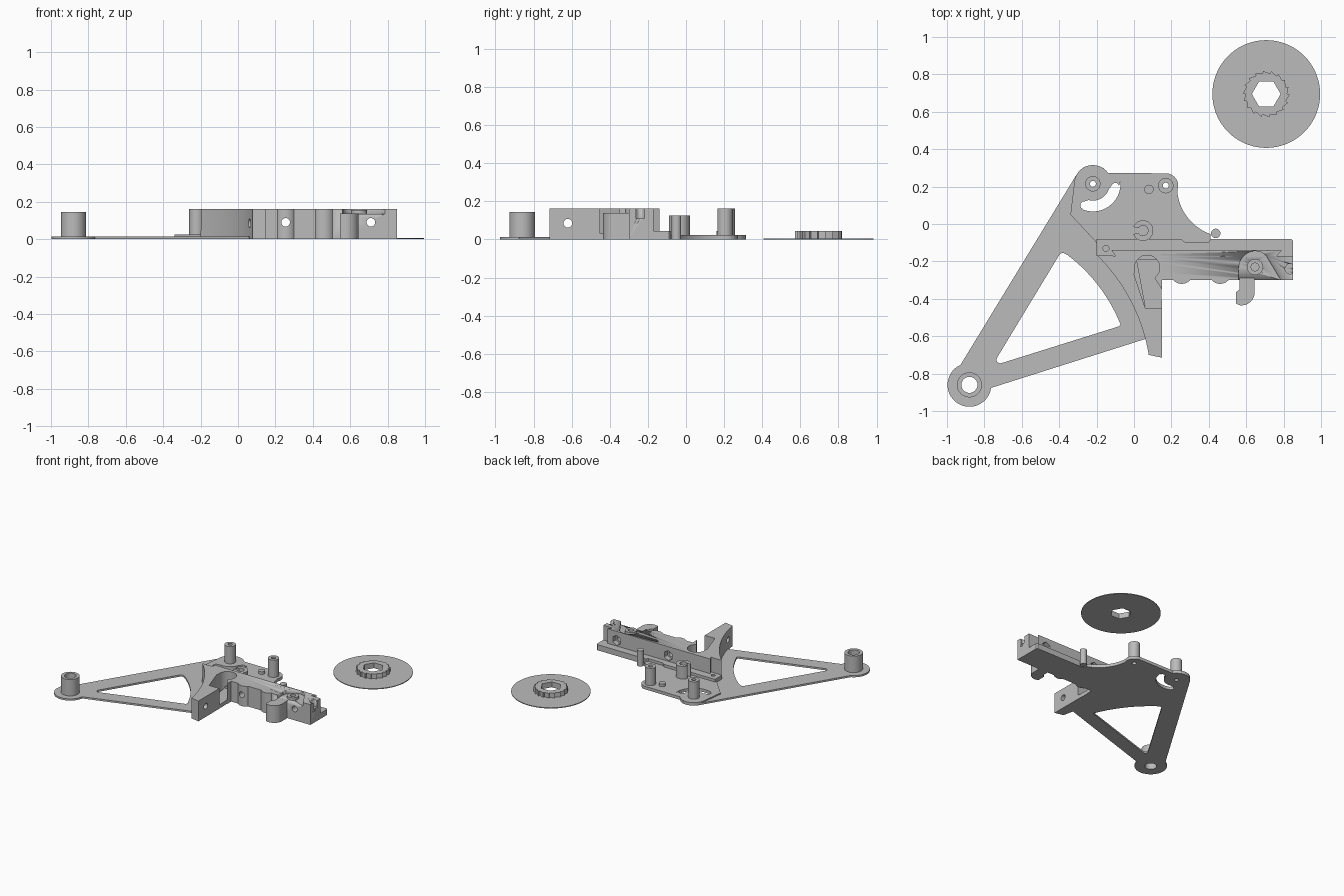
import bpy, bmesh
from math import cos, sin, radians, pi
from mathutils import Matrix

cube = bpy.data.objects.get("Cube")
if cube:
    bpy.data.objects.remove(cube, do_unlink=True)

grey = bpy.data.materials.new("light grey")
grey.use_nodes = True
COLOUR = (0.5, 0.5, 0.5, 1)
grey.diffuse_color = COLOUR
grey.node_tree.nodes["Principled BSDF"].inputs["Base Color"].default_value = COLOUR


def arc(c, r, a0, a1, n=16):
    angles = [radians(a0 + (a1 - a0) * i / n) for i in range(n + 1)]
    return [(c[0] + r * cos(a), c[1] + r * sin(a)) for a in angles]


def circle(c, r, n=32):
    return arc(c, r, 0, 360, n)[:-1]


def activate(ob):
    bpy.ops.object.select_all(action='DESELECT')
    ob.select_set(True)
    bpy.context.view_layer.objects.active = ob


def prism(name, z0, z1, *loops):
    """Extrude an outline, with any further loops as holes, from z0 to z1."""
    cu = bpy.data.curves.new(name, 'CURVE')
    cu.dimensions = '2D'
    cu.fill_mode = 'BOTH'
    cu.extrude = (z1 - z0) / 2
    for loop in loops:
        sp = cu.splines.new('POLY')
        sp.points.add(len(loop) - 1)
        for p, (x, y) in zip(sp.points, loop):
            p.co = (x, y, 0, 1)
        sp.use_cyclic_u = True
    ob = bpy.data.objects.new(name, cu)
    bpy.context.collection.objects.link(ob)
    activate(ob)
    bpy.ops.object.convert(target='MESH')
    ob = bpy.context.object
    bm = bmesh.new()
    bm.from_mesh(ob.data)
    bmesh.ops.remove_doubles(bm, verts=bm.verts, dist=1e-5)
    bmesh.ops.translate(bm, verts=bm.verts, vec=(0, 0, (z0 + z1) / 2))
    bmesh.ops.recalc_face_normals(bm, faces=bm.faces)
    bm.to_mesh(ob.data)
    bm.free()
    ob.data.materials.clear()
    ob.data.materials.append(grey)
    bpy.ops.object.shade_smooth_by_angle(angle=radians(30))
    return ob


def bore(centre, r, length, axis, sides=24):
    """Cylinder cutter lying along x or y."""
    bm = bmesh.new()
    bmesh.ops.create_cone(bm, cap_ends=True, segments=sides, radius1=r, radius2=r, depth=length,
                          matrix=Matrix.Translation(centre) @ Matrix.Rotation(pi / 2, 4, axis))
    me = bpy.data.meshes.new("bore_cutter")
    bm.to_mesh(me)
    bm.free()
    me.materials.append(grey)
    ob = bpy.data.objects.new("bore_cutter", me)
    bpy.context.collection.objects.link(ob)
    return ob


def cut(ob, cutter):
    mod = ob.modifiers.new("cut", 'BOOLEAN')
    mod.operation = 'DIFFERENCE'
    mod.solver = 'EXACT'
    mod.object = cutter
    activate(ob)
    bpy.ops.object.modifier_apply(modifier=mod.name)
    bpy.data.objects.remove(cutter, do_unlink=True)


FOOT, HUB, CORNER = (-0.88, -0.86), (-0.22, 0.215), (0.17, 0.205)
CLIP, PIVOT = (0.048, -0.035), (0.647, -0.23)

# Openings shared by the arm plate and its thicker rear pad
slot = arc(HUB, 0.148, -115, 5) + arc((-0.1, 0.2), 0.02, 10, 150, 6) + arc(HUB, 0.09, -20, -105)
slot += arc((-0.265, 0.1), 0.022, 80, 250, 6)
pin_holes = [circle(HUB, 0.016), circle(CORNER, 0.016)]
window = (arc(FOOT, 0.87, 53, 22.5, 20) + arc((-0.092, -0.53), 0.02, 10, -70, 5)
          + arc((-0.715, -0.725), 0.02, 285, 150, 6) + arc((-0.382, -0.175), 0.02, 150, 60, 5))

# Arm plate
back_edge = arc((0.5, 0.2), 0.27, 250, 186) + arc(CORNER, 0.066, 0, 90, 8)
prism("arm_plate", 0, 0.014,
      arc(FOOT, 0.117, 114, 352, 32) + [(0.06, -0.615), (0.1, -0.5), (0.1, -0.1), (0.41, -0.1)]
      + back_edge + arc(HUB, 0.1, 35, 149),
      window, slot, circle(FOOT, 0.043), *pin_holes)
prism("rear_pad", 0.01, 0.024,
      [(-0.2, -0.1), (0.41, -0.1)] + back_edge + arc(HUB, 0.1, 35, 180) + [(-0.34, 0.05)],
      slot, *pin_holes)

# Posts and studs
prism("foot_post", 0.004, 0.145, circle(FOOT, 0.067), circle(FOOT, 0.043))
for name, c in (("hub_post", HUB), ("corner_post", CORNER)):
    prism(name, 0.004, 0.162, circle(c, 0.041), circle(c, 0.016))
prism("clip_post", 0.004, 0.125, arc(CLIP, 0.055, -160, 160, 32) + arc(CLIP, 0.027, 150, -150, 24))
prism("small_stud", 0.004, 0.045, circle((0.08, 0.185), 0.025))
prism("edge_stud", 0, 0.125, circle((0.437, -0.05), 0.025))

# Rail ledge
prism("rail_ledge", 0, 0.045,
      [(-0.2, -0.17), (-0.2, -0.08), (0.25, -0.08), (0.27, -0.095), (0.4, -0.095), (0.41, -0.08),
       (0.84, -0.08), (0.85, -0.09), (0.85, -0.19), (-0.1, -0.19)],
      circle((-0.15, -0.13), 0.016))

# Rail body with curved fin, open pocket and scalloped front
body = prism("rail_body", 0, 0.162,
             arc(FOOT, 0.972, 45.4, 9.5, 32)
             + [(0.15, -0.715), (0.15, -0.45), (0.06, -0.45), (0, -0.27)]
             + arc((0.07, -0.235), 0.068, 195, -20)
             + [(0.11, -0.29), (0.15, -0.35), (0.15, -0.3)]
             + arc((0.255, -0.26), 0.06, 222, 318) + arc((0.46, -0.26), 0.06, 222, 318)
             + [(0.85, -0.3), (0.85, -0.17), (0.765, -0.17), (0.79, -0.14), (-0.12, -0.14), (-0.1, -0.17)])
for x in (0.255, 0.71):
    cut(body, bore((x, -0.2, 0.09), 0.023, 0.5, 'X'))
    cut(body, bore((x, -0.14, 0.09), 0.04, 0.08, 'X', 6))
cut(body, bore((0.1, -0.62, 0.085), 0.023, 0.4, 'Y'))
cut(body, prism("recess_cutter", 0.135, 0.2,
                [(0.56, -0.33), (0.56, -0.23)] + arc(PIVOT, 0.085, 180, 45) + [(0.785, -0.3), (0.785, -0.33)]))
cut(body, prism("notch_cutter", 0.11, 0.2, circle((0.835, -0.24), 0.027)))
cut(body, prism("pivot_cutter", 0.04, 0.2, circle(PIVOT, 0.021)))
prism("pocket_floor", 0, 0.03, [(0.01, -0.18), (0.14, -0.18), (0.15, -0.45), (0.06, -0.45)])

# Latch and its pivot at the end of the rail
prism("latch", 0, 0.138,
      [(0.565, -0.29), (0.565, -0.35), (0.545, -0.365), (0.545, -0.425)]
      + arc((0.575, -0.365), 0.07, 260, 360) + [(0.645, -0.29)])
prism("latch_pivot", 0.12, 0.156, circle(PIVOT, 0.043), circle(PIVOT, 0.021))

# Separate disc with ratchet ring and hexagonal bore
WHEEL, TEETH = (0.707, 0.695), 18
hexagon = circle(WHEEL, 0.077, 6)
prism("wheel_disc", 0, 0.006, circle(WHEEL, 0.288, 72), hexagon)
ratchet = []
for i in range(TEETH):
    a = 360 * i / TEETH
    ratchet += arc(WHEEL, 0.111, a, a, 1)[:1] + arc(WHEEL, 0.125, a + 18, a + 18, 1)[:1]
prism("ratchet_ring", 0.004, 0.043, ratchet, hexagon)
